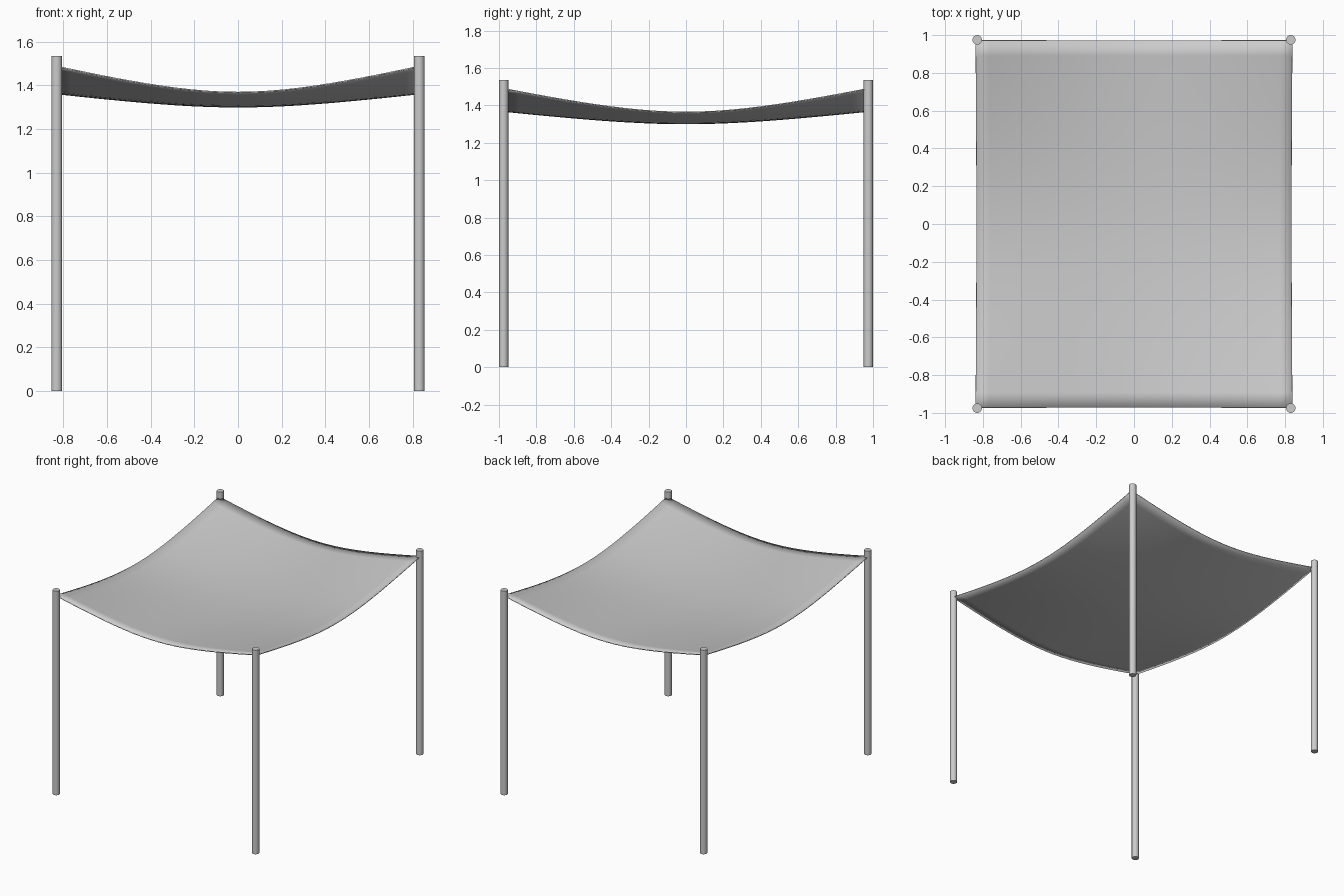
import bpy, math

if "Cube" in bpy.data.objects:
    bpy.data.objects.remove(bpy.data.objects["Cube"])

PX, PY, R, H = 0.83, 0.975, 0.025, 1.535


def sag(t):
    # catenary-like rise from 0 at the middle to 1 at the edge
    return math.sqrt(1 + 3 * t * t) - 1


# Four upright poles
for yname, sy in (("front", -1), ("back", 1)):
    for xname, sx in (("left", -1), ("right", 1)):
        bpy.ops.mesh.primitive_cylinder_add(vertices=24, radius=R, depth=H,
                                            location=(sx * PX, sy * PY, H / 2))
        bpy.context.object.name = f"{yname}_{xname}_pole"
        bpy.ops.object.shade_smooth_by_angle()

# Sagging fabric canopy
bpy.ops.mesh.primitive_grid_add(x_subdivisions=24, y_subdivisions=24, size=2)
canopy = bpy.context.object
canopy.name = "canopy"
for v in canopy.data.vertices:
    u, w = v.co.x, v.co.y
    fu, fw = sag(u), sag(w)
    v.co.x = u * (0.834 + 0.004 * w * w)
    v.co.y = w * 0.972
    v.co.z = 1.305 + 0.061 * fu + 0.066 * fw + 0.06 * fu * fw
solid = canopy.modifiers.new("thickness", 'SOLIDIFY')
solid.thickness = 0.006
solid.offset = -1
bpy.ops.object.shade_smooth_by_angle()
